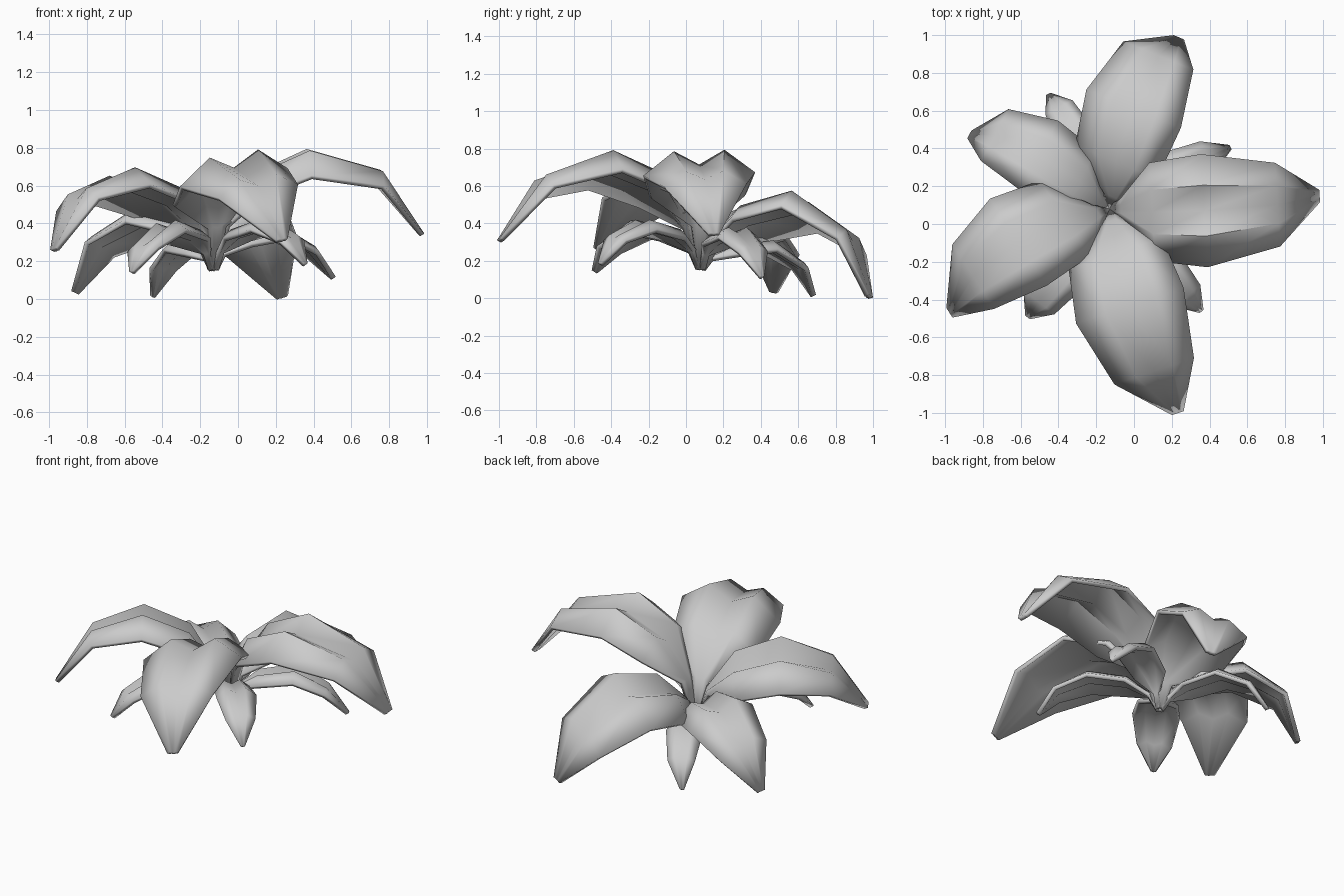
import bpy, math
from mathutils import Vector

cube = bpy.data.objects.get("Cube")
if cube:
    bpy.data.objects.remove(cube)

mat = bpy.data.materials.new("leaf_grey")
mat.use_nodes = True
GREY = (0.6, 0.6, 0.6, 1)
mat.diffuse_color = GREY
mat.node_tree.nodes["Principled BSDF"].inputs["Base Color"].default_value = GREY

CROWN = Vector((-0.13, 0.08, 0))
BASE_Z = 0.165


def leaf(name, angle, half, peak, shoulder, tip, bend=0, roll=0):
    """Arched leaf with an M-shaped section; peak, shoulder, tip are (reach, height).
    bend bows the middle sideways, roll tilts the blade about its length."""
    rise = peak[1] - BASE_Z
    # reach, ridge height, half width, fold depth, share of bend
    rows = [
        (0.0, BASE_Z, 0.02, 0.2, 0),
        (0.12 * peak[0], BASE_Z + 0.38 * rise, 0.18 * half, 0.5, 0.1),
        (0.45 * peak[0], BASE_Z + 0.8 * rise, 0.87 * half, 1, 0.75),
        (*peak, half, 1, 1),
        (*shoulder, 0.74 * half, 0.8, 0.8),
        (*tip, 0.11 * half, 0.3, 0),
    ]
    # sideways position and drop below the ridge, both per half width
    section = [(-1, 0.42), (-0.45, 0), (0, 0.25), (0.45, 0), (1, 0.42)]
    a = math.radians(angle)
    out = Vector((math.cos(a), math.sin(a), 0))
    side = Vector((-out.y, out.x, 0))
    verts = [CROWN + out * r + side * (s * w + bend * b)
             + Vector((0, 0, z + (roll * s - d * fold) * w))
             for r, z, w, fold, b in rows for s, d in section]
    n = len(section)
    faces = [(i * n + j, (i + 1) * n + j, (i + 1) * n + j + 1, i * n + j + 1)
             for i in range(len(rows) - 1) for j in range(n - 1)]
    mesh = bpy.data.meshes.new(name)
    mesh.from_pydata(verts, [], faces)
    mesh.materials.append(mat)
    ob = bpy.data.objects.new(name, mesh)
    bpy.context.collection.objects.link(ob)
    solid = ob.modifiers.new("thickness", "SOLIDIFY")
    solid.thickness = 0.026
    solid.offset = -1
    bpy.ops.object.select_all(action="DESELECT")
    ob.select_set(True)
    bpy.context.view_layer.objects.active = ob
    bpy.ops.object.shade_smooth_by_angle(angle=math.radians(60))


# Broad upper leaves
leaf("left_leaf", 3.5, 0.30, (0.50, 0.79), (0.89, 0.68), (1.115, 0.35), -0.04, 0.03)
leaf("back_leaf", 68, 0.27, (0.54, 0.545), (0.85, 0.345), (0.98, 0.015), 0.08, -0.25)
leaf("back_right_leaf", 152, 0.21, (0.46, 0.46), (0.72, 0.32), (0.84, 0.04), -0.075, 0.22)
leaf("front_right_leaf", -147, 0.275, (0.50, 0.675), (0.80, 0.57), (1.01, 0.27), -0.115, 0.18)
leaf("front_leaf", -71.5, 0.30, (0.52, 0.77), (0.89, 0.645), (1.14, 0.32), -0.06, 0.16)

# Narrow lower leaves
leaf("small_back_left_leaf", 27, 0.12, (0.40, 0.38), (0.59, 0.28), (0.72, 0.12), 0.015)
leaf("small_back_leaf", 118, 0.11, (0.40, 0.31), (0.60, 0.19), (0.69, 0.02), -0.02)
leaf("small_front_right_leaf", -127, 0.14, (0.42, 0.41), (0.62, 0.30), (0.72, 0.15), 0, 0.12)
leaf("small_front_left_leaf", -48, 0.12, (0.42, 0.42), (0.62, 0.34), (0.73, 0.19))
